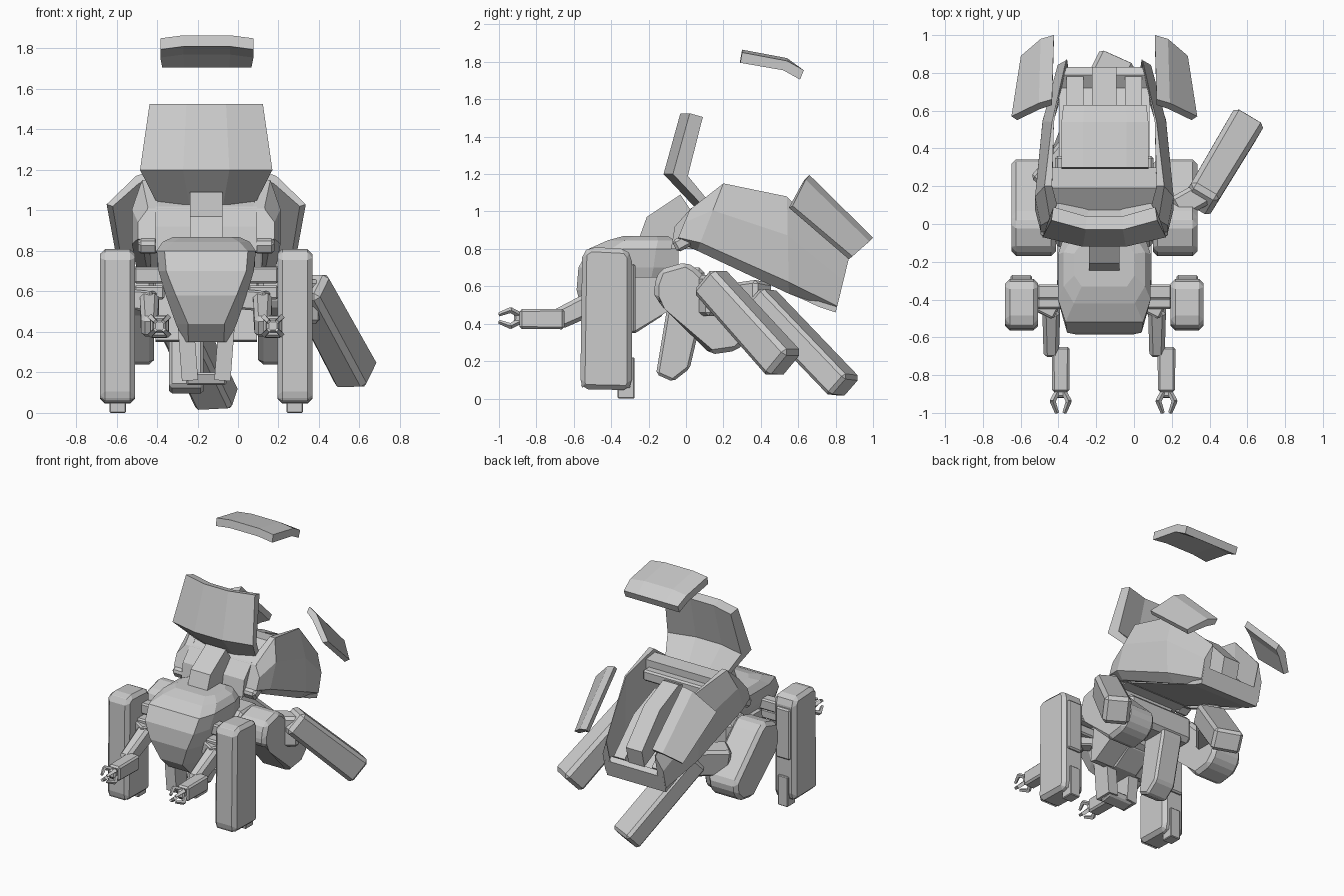
import bpy, bmesh, math
from mathutils import Vector, Matrix

if "Cube" in bpy.data.objects:
    bpy.data.objects.remove(bpy.data.objects["Cube"])

CX = -0.157  # symmetry plane of the body
grey = bpy.data.materials.new("light_grey")
grey.diffuse_color = (0.6, 0.6, 0.6, 1)
grey.use_nodes = True
grey.node_tree.nodes["Principled BSDF"].inputs["Base Color"].default_value = grey.diffuse_color


def finish(name, bm, bevel=0.0):
    if bevel:
        bmesh.ops.bevel(bm, geom=bm.edges[:], offset=bevel, segments=1, affect='EDGES')
    bmesh.ops.recalc_face_normals(bm, faces=bm.faces)
    me = bpy.data.meshes.new(name)
    bm.to_mesh(me)
    bm.free()
    me.materials.append(grey)
    ob = bpy.data.objects.new(name, me)
    bpy.context.collection.objects.link(ob)
    return ob


def twin(ob):
    """Copy an object to the other side of the body."""
    me = ob.data.copy()
    me.transform(Matrix.Translation((2 * CX, 0, 0)) @ Matrix.Scale(-1, 4, (1, 0, 0)))
    me.flip_normals()
    o = bpy.data.objects.new(ob.name + "_twin", me)
    bpy.context.collection.objects.link(o)


def repeat(ob, dx=-.56):
    """Copy an object sideways without mirroring."""
    o = bpy.data.objects.new(ob.name + "_left", ob.data)
    o.location.x = dx
    bpy.context.collection.objects.link(o)


def loft(name, rings, bevel=0.0):
    """Skin a list of equal closed rings and cap both ends."""
    bm = bmesh.new()
    vs = [[bm.verts.new(p) for p in r] for r in rings]
    n = len(vs[0])
    for a, b in zip(vs, vs[1:]):
        for i in range(n):
            bm.faces.new((a[i], a[(i + 1) % n], b[(i + 1) % n], b[i]))
    bm.faces.new(vs[0])
    bm.faces.new(vs[-1])
    return finish(name, bm, bevel)


def prism(name, x0, x1, prof, bevel=0.0):
    return loft(name, [[(x, y, z) for y, z in prof] for x in (x0, x1)], bevel)


def box(name, x, y, z, bevel=0.0):
    return prism(name, x[0], x[1], [(y[0], z[0]), (y[1], z[0]), (y[1], z[1]), (y[0], z[1])], bevel)


def beam(name, p0, p1, w, h, bevel=0.0, taper=1.0, side=(1, 0, 0)):
    """Box running from p0 to p1, w wide along side and h deep."""
    p0, p1 = Vector(p0), Vector(p1)
    d = (p1 - p0).normalized()
    s = Vector(side)
    s = (s - d * s.dot(d)).normalized()
    u = s.cross(d)
    ring = lambda c, k: [c + s * a * w * k / 2 + u * b * h * k / 2
                         for a, b in ((-1, -1), (1, -1), (1, 1), (-1, 1))]
    return loft(name, [ring(p0, 1), ring(p1, taper)], bevel)


# Cockpit torso: stacked chamfered rings
rings = []
for z, w, f, b, k in ((.35, .11, -.46, -.27, .8), (.44, .15, -.55, -.13, .6), (.58, .2, -.585, -.07, .75),
                      (.70, .235, -.575, -.04, .84), (.80, .245, -.52, -.04, .84),
                      (.845, .215, -.42, -.06, .75), (.87, .16, -.33, -.1, .75)):
    c = (b - f) * .25
    rings.append([(CX + w * k, f, z), (CX + w, f + c, z), (CX + w, b - c, z), (CX + w * k, b, z),
                  (CX - w * k, b, z), (CX - w, b - c, z), (CX - w, f + c, z), (CX - w * k, f, z)])
loft("cockpit_torso", rings)
prism("torso_back", CX - .25, CX + .25, [(-.34, .36), (-.29, .35), (-.09, .47), (-.05, .65), (-.3, .65)])

# Chin guard loop below the torso
prism("chin_bar", CX - .1, CX + .1, [(-.43, .2), (-.41, .135), (-.32, .15), (-.31, .2)], .01)
twin(beam("chin_side", (CX + .1, -.37, .42), (CX + .08, -.37, .16), .08, .13))

# Neck joining torso and rear hull
prism("neck", CX - .08, CX + .08, [(-.25, .86), (-.21, .97), (-.03, 1.09), (.03, 1.0), (-.02, .82)])
prism("neck_base", CX - .25, CX + .25, [(-.08, .8), (-.06, .92), (.03, 1.02), (.05, .8)])
twin(beam("neck_shoulder", (.13, -.06, .81), (.13, .03, .86), .1, .07, .015))

# Rear hull: side walls, front deck, floor
walls = []
for yt, zt, yb, zb, xo, xi in ((.02, 1.01, -.05, .84, .18, .07), (.2, 1.15, .06, .79, .21, .12),
                               (.54, 1.08, .55, .56, .17, .11), (.87, .745, .80, .46, .09, .045)):
    ym, zm = yt * .6 + yb * .4, zt * .6 + zb * .4
    yl, zl = yt * .12 + yb * .88, zt * .12 + zb * .88
    walls.append([(xi, yt, zt), (xo - .05, yt, zt), (xo, ym, zm), (xo, yl, zl), (xo - .06, yb, zb), (xi, yb, zb)])
twin(loft("hull_wall", walls))
prism("hull_front_deck", CX - .29, CX + .29,
      [(-.05, .84), (.02, 1.01), (.19, 1.12), (.3, 1.11), (.3, 1.03), (.1, .95), (.06, .79)])
prism("hull_floor", CX - .24, CX + .24, [(-.04, .84), (.02, .88), (.72, .56), (.79, .6), (.83, .58), (.80, .46), (.71, .49)])

# Bay interior: central spine, side racks, cross bar
prism("bay_spine", CX - .065, CX + .065, [(.25, 1.0), (.4, 1.05), (.62, .95), (.83, .72), (.8, .6), (.5, .75)])
twin(prism("bay_rack", CX + .11, CX + .2, [(.25, .8), (.3, .92), (.55, .82), (.78, .6), (.73, .54)]))
box("bay_cross_bar", (CX - .26, CX + .26), (.28, .36), (.98, 1.06), .012)

# Opened front hatch, folded upright
rings = []
for t, off in ((-1, .05), (-.35, 0), (.35, 0), (1, .05)):
    rings.append([(CX + t * w, y + off, z) for w, y, z in
                  ((.28, -.03, 1.525), (.327, -.12, 1.2), (.24, .04, 1.03),
                   (.24, .075, 1.05), (.30, -.04, 1.19), (.27, .04, 1.505))])
loft("front_hatch", rings)

# Floating top panel
rings = []
for t, dz in ((-1, -.015), (-.5, 0), (.5, 0), (1, -.015)):
    rings.append([(CX + .003 + t * w, y, z + dz * k) for w, y, z, k in
                  ((.23, .29, 1.81, 1), (.23, .3, 1.865, 1), (.23, .54, 1.82, 1),
                   (.22, .63, 1.755, 0), (.22, .61, 1.705, 0), (.23, .52, 1.77, 1))])
loft("top_panel", rings)

# Flared rear hull panels
front = [(.12, .66, 1.195), (.19, .64, 1.17), (.335, .57, 1.03), (.305, .55, 1.02), (.18, .61, 1.13), (.12, .63, 1.165)]
rear = [(.11, 1.0, .86), (.18, .98, .84), (.285, .89, .76), (.26, .87, .745), (.16, .94, .81), (.11, .97, .83)]
twin(loft("flared_panel", [front, rear]))

# Front pillar legs with feet and hubs
twin(prism("pillar_leg", .194, .368, [(-.565, .08), (-.55, .05), (-.31, .045), (-.29, .075), (-.29, .76),
                                      (-.32, .80), (-.51, .81), (-.555, .78)], .025))
twin(box("pillar_foot", (.24, .32), (-.365, -.275), (0, .22), .005))
twin(box("pillar_back_plate", (.225, .34), (-.3, -.27), (.35, .72), .01))
twin(box("pillar_hub", (.05, .2), (-.45, -.35), (.56, .63), .01))
twin(box("pillar_upper_hub", (.05, .2), (-.4, -.32), (.64, .72), .01))

# Small arms with four-pronged claws, both offset the same way
repeat(beam("arm_shoulder", (.03, -.4, .56), (.15, -.46, .55), .1, .1, .01, side=(0, 1, 0)))
repeat(beam("upper_arm", (.122, -.44, .54), (.122, -.69, .42), .095, .13, .02, .85))
repeat(beam("forearm", (.172, -.65, .425), (.172, -.89, .425), .095, .11, .012, .95))
repeat(beam("wrist", (.172, -.88, .427), (.172, -.92, .43), .06, .06, .01))
for i in range(4):
    a = math.pi / 4 + i * math.pi / 2
    s = (math.cos(a + math.pi / 2), 0, math.sin(a + math.pi / 2))
    pt = lambda r, y: (.172 + r * math.cos(a), y, .43 + r * math.sin(a))
    repeat(beam("claw_base", pt(.025, -.89), pt(.062, -.94), .024, .02, side=s))
    repeat(beam("claw_tip", pt(.062, -.935), pt(.028, -1.0), .024, .02, .0, .7, side=s))

# Hips: axle and thigh pods
box("hip_axle", (CX - .27, CX + .27), (-.12, .1), (.5, .7), .03)
twin(prism("thigh_pod", .1, .335, [(-.17, .53), (-.17, .61), (-.14, .69), (0, .73), (.05, .70),
                                   (.345, .41), (.335, .32), (.27, .255), (.13, .235), (-.1, .5)], .025))
prism("inner_shin", -.34, -.17, [(-.16, .13), (-.07, .09), (.02, .16), (.1, .5), (.06, .6), (-.09, .55)], .015)

# Splayed rear right leg and tucked rear left leg
beam("rear_right_leg", (.345, .12, .635), (.59, .53, .18), .17, .175, .025, 1.08, side=(.85, -.5, 0))
beam("rear_right_knee", (.22, .08, .55), (.38, .17, .55), .13, .22, .02, side=(0, 1, 0))
beam("rear_left_leg", (-.33, .39, .54), (-.1, .85, .06), .2, .15, .02, 1.0, side=(.9, -.35, 0))
beam("rear_left_knee", (-.48, .2, .5), (-.3, .42, .53), .15, .2, .02, side=(0, 1, 0))
